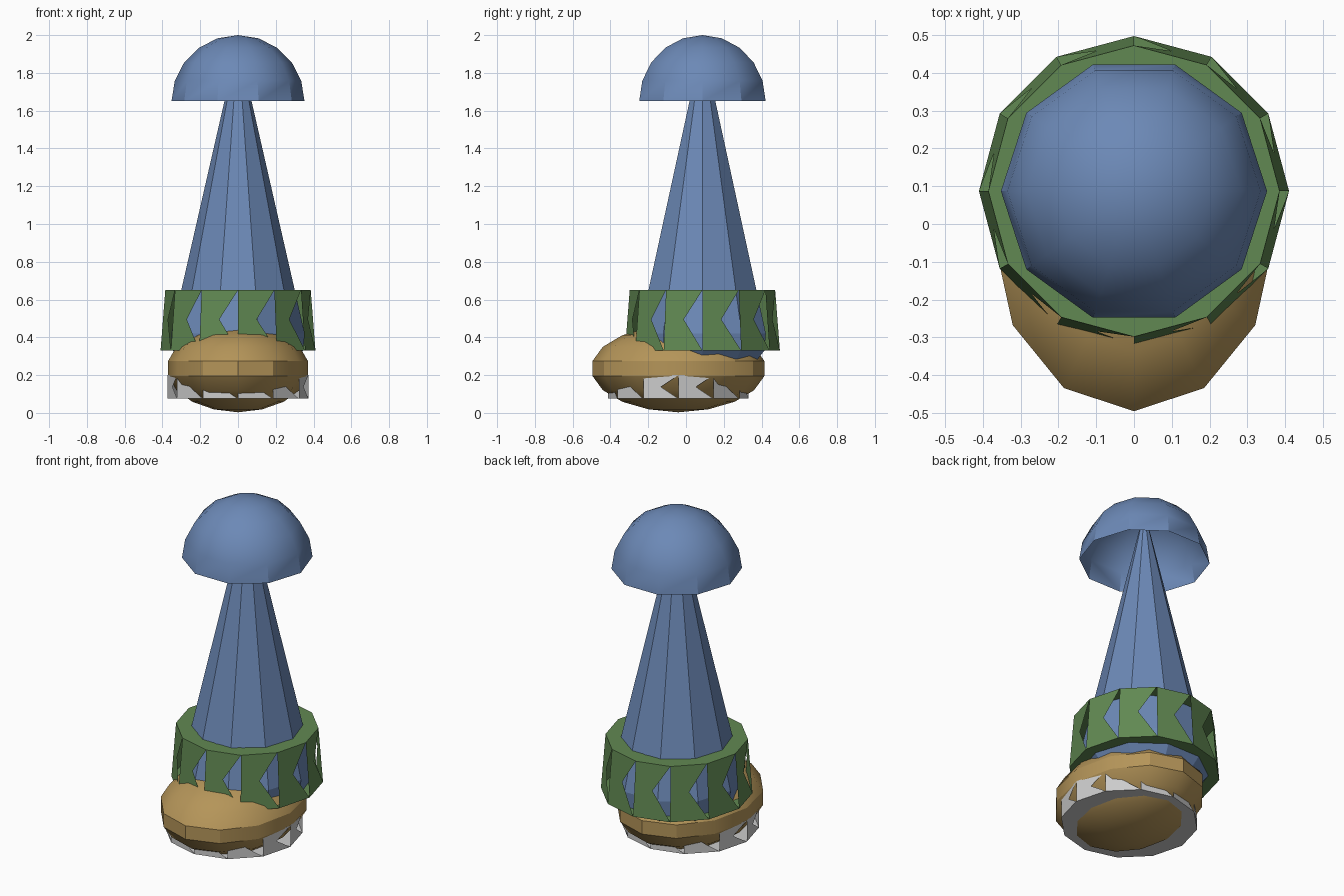
import bpy, math

if "Cube" in bpy.data.objects:
    bpy.data.objects.remove(bpy.data.objects["Cube"])


def material(name, rgb):
    m = bpy.data.materials.new(name)
    m.diffuse_color = (*rgb, 1)
    m.use_nodes = True
    m.node_tree.nodes["Principled BSDF"].inputs["Base Color"].default_value = m.diffuse_color
    return m


BLUE = material("blue", (0.15, 0.25, 0.47))
GREEN = material("green", (0.12, 0.25, 0.085))
BROWN = material("tan", (0.46, 0.30, 0.10))


def add_object(name, verts, faces, mat=None, smooth=None):
    me = bpy.data.meshes.new(name)
    me.from_pydata(verts, [], faces)
    me.update()
    ob = bpy.data.objects.new(name, me)
    bpy.context.collection.objects.link(ob)
    if mat:
        me.materials.append(mat)
    if smooth:
        bpy.ops.object.select_all(action='DESELECT')
        ob.select_set(True)
        bpy.context.view_layer.objects.active = ob
        bpy.ops.object.shade_smooth_by_angle(angle=math.radians(smooth))
    return ob


def ring(n, rx, ry, cy, z):
    return [(rx * math.cos(2 * math.pi * i / n),
             cy + ry * math.sin(2 * math.pi * i / n), z) for i in range(n)]


def lathe(name, n, profile, cy, mat, stretch=1.0, smooth=None):
    # profile runs bottom to top; a zero radius closes to a single point
    verts, faces, rows = [], [], []
    for r, z in profile:
        pts = [(0, cy, z)] if r == 0 else ring(n, r, r * stretch, cy, z)
        rows.append([len(verts) + i for i in range(len(pts))])
        verts += pts
    for a, b in zip(rows, rows[1:]):
        for i in range(n):
            j = (i + 1) % n
            if len(a) == 1:
                faces.append((a[0], b[j], b[i]))
            elif len(b) == 1:
                faces.append((a[i], a[j], b[0]))
            else:
                faces.append((a[i], a[j], b[j], b[i]))
    return add_object(name, verts, faces, mat, smooth)


def notched_band(name, n, cy, top, bottom, mat=None):
    # top/bottom = (outer radius, inner radius, z); outer wall has a triangular gap per side
    verts = []
    for ro, ri, z in (top, bottom):
        verts += ring(n, ro, ro, cy, z) + ring(n, ri, ri, cy, z)
    faces = []
    for i in range(n):
        j = (i + 1) % n
        to, ti, bo, bi = 0, n, 2 * n, 3 * n
        faces += [(to + i, bo + i, to + j),
                  (to + i, bo + i, bo + j),
                  (to + i, to + j, ti + j, ti + i),
                  (bo + j, bo + i, bi + i, bi + j)]
    return add_object(name, verts, faces, mat)


# Foot: flattened ball with an odd number of bands
foot = [(0, 0.003)]
for lat in range(-70, 71, 20):
    a = math.radians(lat)
    foot.append((0.376 * math.cos(a), 0.235 + 0.23 * math.sin(a)))
foot.append((0, 0.465))
lathe("foot", 12, foot, -0.04, BROWN, stretch=0.462 / 0.376, smooth=30)

# Sole band around the foot
notched_band("sole", 12, -0.04, (0.372, 0.29, 0.20), (0.372, 0.25, 0.075))

# Tapering leg, rounded under the cuff
lathe("leg", 10, [(0, 0.26), (0.30, 0.275), (0.345, 0.33), (0.353, 0.42), (0, 1.965)],
      0.087, BLUE)

# Cuff around the lower leg
notched_band("cuff", 12, 0.087, (0.385, 0.29, 0.65), (0.41, 0.33, 0.33), GREEN)

# Open dome on top
dome = [(0.352 * math.cos(math.radians(a)), 1.65 + 0.35 * math.sin(math.radians(a)))
        for a in range(0, 90, 18)] + [(0, 2.0)]
lathe("dome", 10, dome, 0.087, BLUE, smooth=35)
